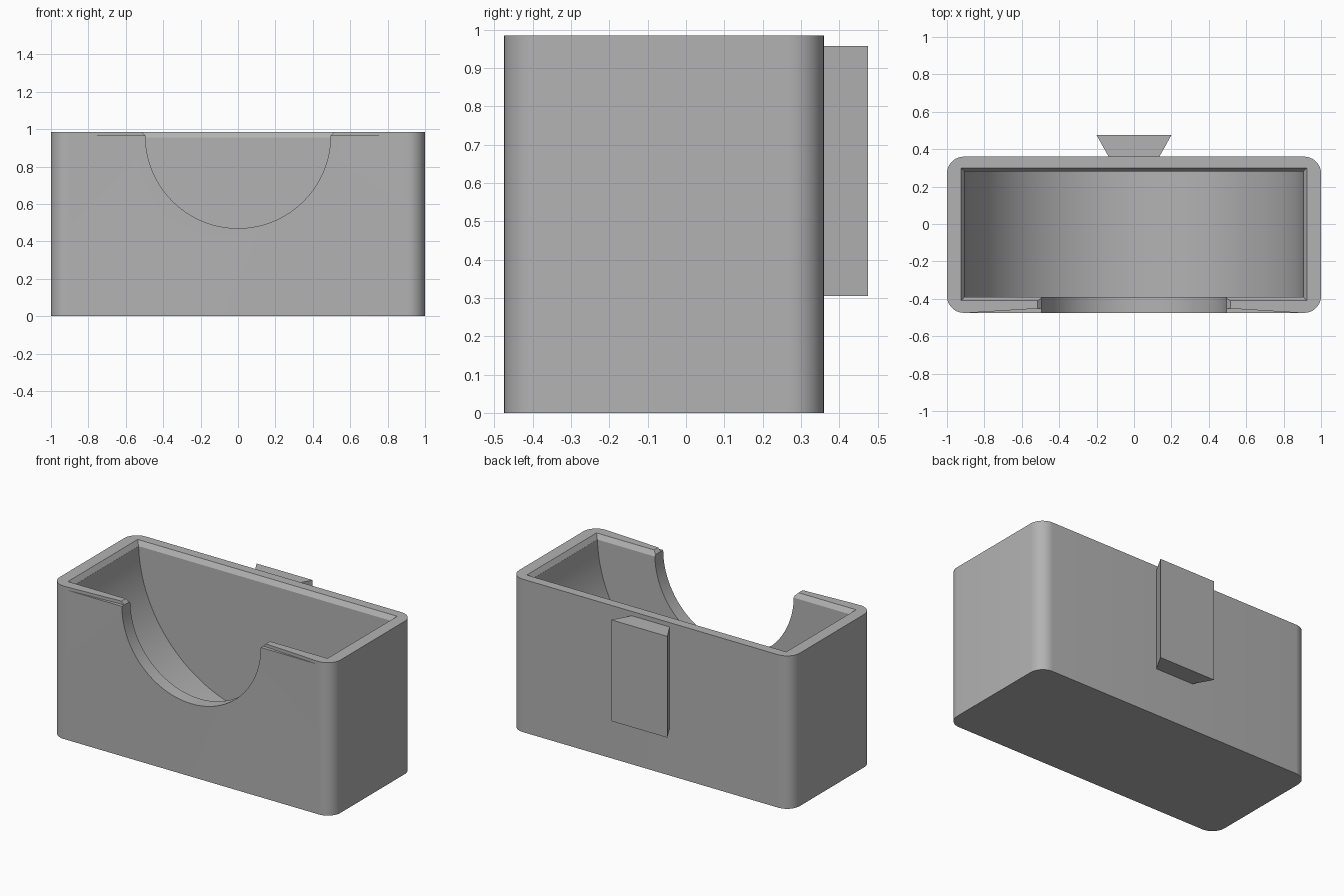
import bpy, bmesh, math
from mathutils import Vector

cube = bpy.data.objects.get("Cube")
if cube:
    bpy.data.objects.remove(cube, do_unlink=True)

TOP, FRONT, BACK = 0.985, -0.475, 0.36

grey = bpy.data.materials.new("plain grey")
grey.use_nodes = True
colour = (0.45, 0.45, 0.45, 1)
grey.diffuse_color = colour
grey.node_tree.nodes["Principled BSDF"].inputs["Base Color"].default_value = colour


def loft(name, lower, upper):
    """Solid between two matching outlines."""
    bm = bmesh.new()
    a = [bm.verts.new(p) for p in lower]
    b = [bm.verts.new(p) for p in upper]
    bm.faces.new(a)
    bm.faces.new(b)
    for i in range(len(a)):
        j = (i + 1) % len(a)
        bm.faces.new((a[i], a[j], b[j], b[i]))
    bmesh.ops.recalc_face_normals(bm, faces=bm.faces)
    mesh = bpy.data.meshes.new(name)
    bm.to_mesh(mesh)
    bm.free()
    mesh.materials.append(grey)
    obj = bpy.data.objects.new(name, mesh)
    bpy.context.collection.objects.link(obj)
    return obj


def prism_z(name, outline, z0, z1):
    return loft(name, [(x, y, z0) for x, y in outline], [(x, y, z1) for x, y in outline])


def prism_y(name, outline, y0, y1):
    return loft(name, [(x, y0, z) for x, z in outline], [(x, y1, z) for x, z in outline])


def rectangle(x, y0, y1):
    return [(-x, y0), (x, y0), (x, y1), (-x, y1)]


def half_circle(radius, z, steps):
    angles = [math.pi + math.pi * i / steps for i in range(steps + 1)]
    return [(radius * math.cos(a), z + radius * math.sin(a)) for a in angles]


# Outer case with rounded upright corners
outline = []
r = 0.09
for cx, cy, start in ((1 - r, BACK - r, 0), (r - 1, BACK - r, 90),
                      (r - 1, FRONT + r, 180), (1 - r, FRONT + r, 270)):
    for i in range(11):
        a = math.radians(start + 9 * i)
        outline.append((cx + r * math.cos(a), cy + r * math.sin(a)))
case = prism_z("case", outline, 0, TOP)

# Half-round cavity, chamfered mouth and front thumb notch
w = 0.905
cavity = prism_y("cavity_cutter", half_circle(w, TOP, 64) + [(w, 1.2), (-w, 1.2)], -0.39, 0.28)

low, high = rectangle(w, -0.39, 0.28), rectangle(w + 0.04, -0.43, 0.32)
mouth = loft("mouth_cutter", [(x, y, TOP - 0.03) for x, y in low],
             [(x, y, TOP + 0.03) for x, y in high])

notch_line = half_circle(0.495, 0.965, 48) + [(0.535, 1.005), (-0.535, 1.005)]
notch = prism_y("notch_cutter", notch_line, -0.6, -0.2)

# Shallow wedges shaved off the front rim beside the notch
wedges = []
for side, name in ((-1, "right"), (1, "left")):
    near = [(side * 0.9, FRONT - 0.001), (side * 0.4, FRONT - 0.001), (side * 0.4, -0.445)]
    wedges.append(prism_z(name + "_rim_cutter", near, 0.965, 1.05))

for cutter in [cavity, mouth, notch] + wedges:
    cutter.hide_render = True
    cut = case.modifiers.new(cutter.name, "BOOLEAN")
    cut.operation = "DIFFERENCE"
    cut.solver = "EXACT"
    cut.object = cutter
    bpy.context.view_layer.objects.active = case
    bpy.ops.object.modifier_apply(modifier=cut.name)
    bpy.data.objects.remove(cutter, do_unlink=True)

# Dovetail mounting rail on the back
rail = prism_z("mounting_rail", [(-0.13, BACK - 0.01), (0.13, BACK - 0.01),
                                 (0.2, 0.475), (-0.2, 0.475)], 0.305, 0.957)

bpy.ops.object.select_all(action="DESELECT")
case.select_set(True)
bpy.context.view_layer.objects.active = case
bpy.ops.object.shade_smooth_by_angle(angle=math.radians(25))
